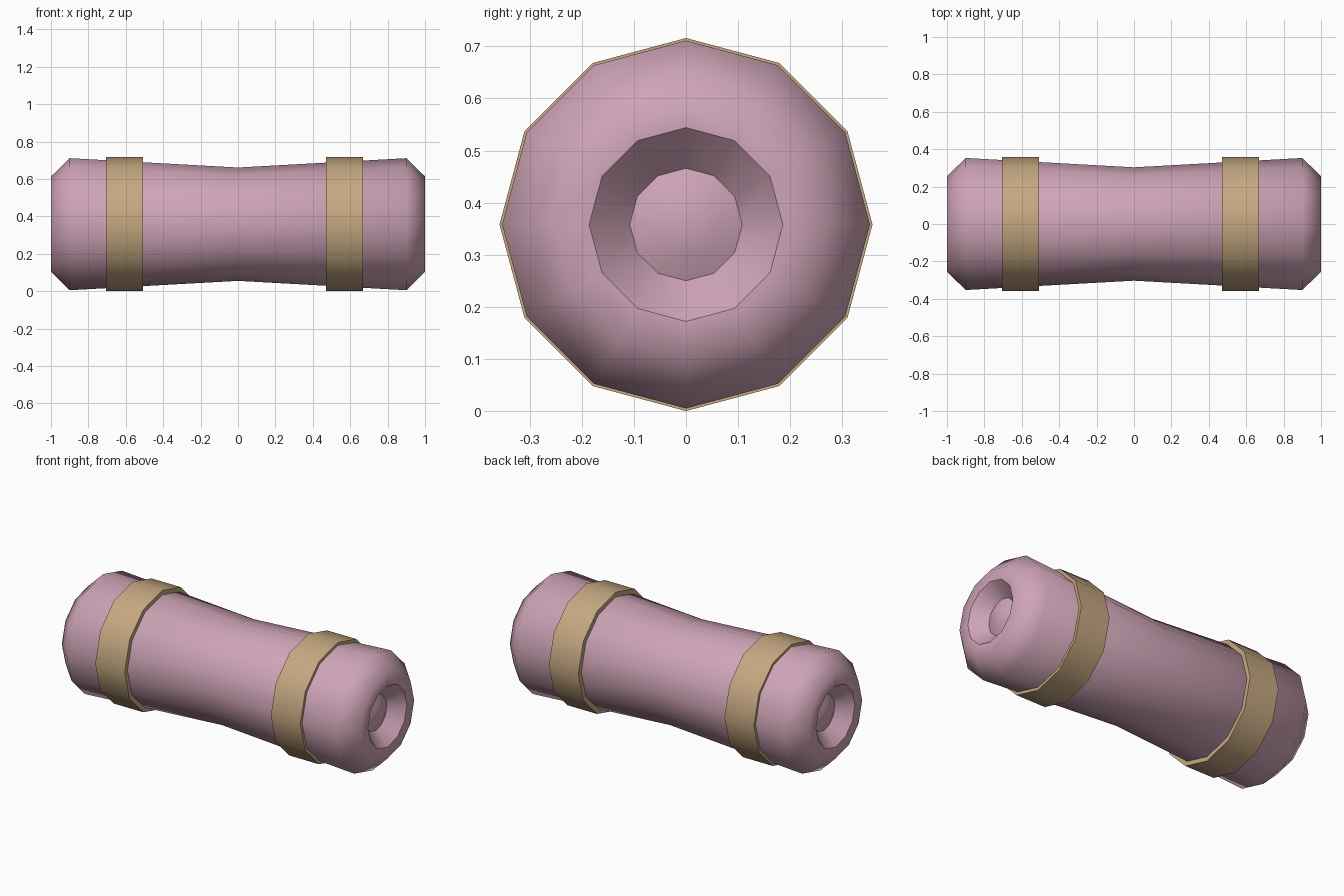
import bpy
import bmesh
from math import cos, sin, pi

SIDES = 12
AXIS_Z = 0.358

default = bpy.data.objects.get("Cube")
if default:
    bpy.data.objects.remove(default, do_unlink=True)


def make_material(name, color):
    mat = bpy.data.materials.new(name)
    mat.use_nodes = True
    mat.diffuse_color = color
    mat.node_tree.nodes["Principled BSDF"].inputs["Base Color"].default_value = color
    return mat


def lathe(name, profile, mat, sharp=(), closed=False):
    """Spin (x, radius) points around the long axis; radius 0 makes a pole."""
    bm = bmesh.new()
    rings = []
    for x, r in profile:
        count = SIDES if r > 0 else 1
        rings.append([bm.verts.new((x, r * sin(2 * pi * i / SIDES), r * cos(2 * pi * i / SIDES)))
                      for i in range(count)])
    pairs = list(zip(rings, rings[1:]))
    if closed:
        pairs.append((rings[-1], rings[0]))
    for a, b in pairs:
        for i in range(SIDES):
            j = (i + 1) % SIDES
            corners = [a[i % len(a)], a[j % len(a)], b[j % len(b)], b[i % len(b)]]
            bm.faces.new(list(dict.fromkeys(corners)))
    bmesh.ops.recalc_face_normals(bm, faces=bm.faces)
    for face in bm.faces:
        face.smooth = True
    # Crease the chosen rings
    for k in sharp:
        ring = rings[k]
        for i in range(SIDES):
            bm.edges.get((ring[i], ring[(i + 1) % SIDES])).smooth = False
    mesh = bpy.data.meshes.new(name)
    bm.to_mesh(mesh)
    bm.free()
    mesh.materials.append(mat)
    obj = bpy.data.objects.new(name, mesh)
    obj.location.z = AXIS_Z
    bpy.context.collection.objects.link(obj)
    return obj


pink = make_material("dusty pink", (0.62, 0.37, 0.47, 1))
tan = make_material("tan", (0.56, 0.39, 0.22, 1))

# Waisted body with bevelled ends, a recess and a domed button in each end
half = [(0.95, 0), (0.94, 0.06), (0.92, 0.108), (1.0, 0.186), (1.0, 0.255), (0.9, 0.353)]
profile = [(-x, r) for x, r in half] + [(0, 0.303)] + half[::-1]
last = len(profile) - 1
lathe("body", profile, pink, sharp=(2, 3, last - 3, last - 2))

# Two bands around the body
for name, start in (("right_band", -0.705), ("left_band", 0.47)):
    end = start + 0.197
    lathe(name, [(start, 0.31), (start, 0.358), (end, 0.358), (end, 0.31)], tan,
          sharp=range(4), closed=True)
